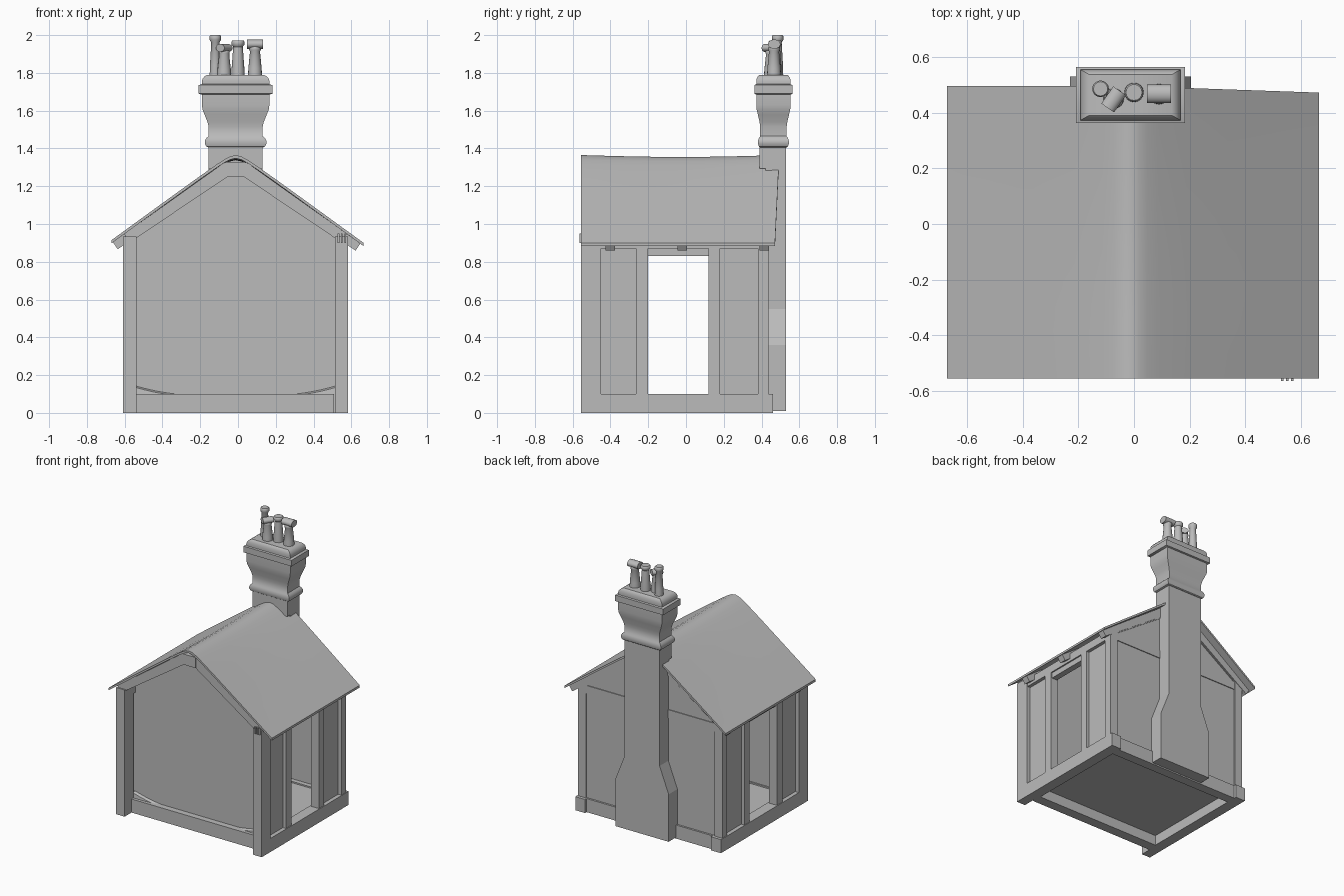
import bpy, bmesh, math
from mathutils import Matrix, Vector

cube = bpy.data.objects.get("Cube")
if cube:
    bpy.data.objects.remove(cube)

grey = bpy.data.materials.new("plain grey")
grey.use_nodes = True
colour = (0.5, 0.5, 0.5, 1)
grey.diffuse_color = colour
grey.node_tree.nodes["Principled BSDF"].inputs["Base Color"].default_value = colour

CX = -0.0125          # centre line of the building
HALF = 0.595          # half width over the posts
FRONT, BACK = -0.555, 0.46
SIDES = ((-1, "right"), (1, "left"))


def finish(name, bm, smooth=None):
    bmesh.ops.recalc_face_normals(bm, faces=bm.faces)
    mesh = bpy.data.meshes.new(name)
    bm.to_mesh(mesh)
    bm.free()
    mesh.materials.append(grey)
    ob = bpy.data.objects.new(name, mesh)
    bpy.context.collection.objects.link(ob)
    if smooth:
        bpy.ops.object.select_all(action="DESELECT")
        ob.select_set(True)
        bpy.context.view_layer.objects.active = ob
        bpy.ops.object.shade_smooth_by_angle(angle=math.radians(smooth))


def loft(name, rings, smooth=None):
    """Skin closed rings of equal length and cap both ends."""
    bm = bmesh.new()
    rows = [[bm.verts.new(p) for p in ring] for ring in rings]
    n = len(rows[0])
    for a, b in zip(rows, rows[1:]):
        for i in range(n):
            j = (i + 1) % n
            bm.faces.new((a[i], a[j], b[j], b[i]))
    bm.faces.new(rows[0][::-1])
    bm.faces.new(rows[-1])
    finish(name, bm, smooth)


def prism(name, outline, y0, y1):
    """Extrude an x-z outline, given about the centre line, along y."""
    loft(name, [[(CX + x, y, z) for x, z in outline] for y in (y0, y1)])


def box(name, x0, x1, y0, y1, z0, z1):
    prism(name, [(x0, z0), (x1, z0), (x1, z1), (x0, z1)], y0, y1)


def rect(hx, hy, z, cy):
    return [(CX + a * hx, cy + b * hy, z) for a, b in ((-1, -1), (1, -1), (1, 1), (-1, 1))]


def side_box(name, s, inner, outer, y0, y1, z0, z1):
    box(name, min(s * inner, s * outer), max(s * inner, s * outer), y0, y1, z0, z1)


# Roof line: rounded ridge, straight slopes
def roof_z(x):
    return 1.394 - 0.728 * math.sqrt(x * x + 0.0016)


# Sagging roof slab with a skewed back edge on the left slope
xs = [-0.658, -0.5, -0.35, -0.2, -0.1, -0.06, -0.03, 0,
      0.03, 0.06, 0.1, 0.2, 0.35, 0.5, 0.677]
ROWS = 12
rings = []
for i in range(ROWS + 1):
    t = i / ROWS
    top = []
    for x in xs:
        end = 0.495 - 0.035 * max(x, 0)
        sag = 0.01 * math.sin(math.pi * t) * max(0, 1 - abs(x) / 0.65)
        top.append(Vector((CX + x, FRONT + (end - FRONT) * t, roof_z(x) - sag)))
    under = [p - Vector((0, 0, 0.017)) for p in reversed(top)]
    rings.append(top + under)
loft("roof", rings, 35)


def rafter(name, s, x_end, gap, depth, y0, y1):
    """Timber following the roof slope, a gap below its surface."""
    inner, outer = roof_z(0.06) - gap, roof_z(x_end) - gap
    prism(name, [(s * 0.02, inner), (s * 0.06, inner), (s * x_end, outer),
                 (s * (x_end - depth * 0.5), outer - depth * 0.75),
                 (s * 0.02, inner - depth)], y0, y1)


# Gable walls, front and back
gable = [(-0.56, 0.03), (0.56, 0.03), (0.56, 0.945), (0.05, 1.315),
         (-0.05, 1.315), (-0.56, 0.945)]
prism("front_wall", gable, -0.43, -0.41)
prism("back_wall", gable, 0.405, 0.428)

# Floor and sills
box("floor", -0.57, 0.57, -0.45, 0.41, 0.075, 0.09)
box("front_sill", -0.53, 0.52, -0.475, -0.4, 0, 0.1)
box("back_sill", -0.54, 0.54, 0.37, 0.442, 0, 0.1)

for s, side in SIDES:
    side_box(side + "_sill", s, 0.515, HALF, -0.46, BACK, 0, 0.1)
    # Timber posts along the side wall
    side_box(side + "_front_post", s, 0.525, HALF, FRONT, -0.45, 0, 0.935)
    for label, y0, y1 in (("front_door", -0.265, -0.2), ("back_door", 0.12, 0.18),
                          ("back", 0.38, 0.437)):
        side_box(f"{side}_{label}_post", s, 0.525, 0.59, y0, y1, 0.1, 0.93)
    # Recessed panels either side of the doorway
    side_box(side + "_front_panel", s, 0.54, 0.565, -0.46, -0.24, 0.09, 0.9)
    side_box(side + "_back_panel", s, 0.54, 0.565, 0.16, 0.4, 0.09, 0.9)
    # Beam along the wall top, and door lintel
    side_box(side + "_wall_plate", s, 0.525, 0.59, -0.47, 0.43, 0.87, 0.93)
    side_box(side + "_door_lintel", s, 0.535, 0.58, -0.2, 0.12, 0.83, 0.87)
    # Timbers under the roof
    rafter(side + "_front_gable_rafter", s, 0.59, 0.016, 0.06, -0.545, -0.42)
    rafter(side + "_back_gable_rafter", s, 0.56, 0.016, 0.06, 0.41, 0.435)
    for i, y in enumerate((-0.4, -0.02, 0.415)):
        rafter(f"{side}_rafter_{i + 1}", s, 0.655 + 0.005 * s, 0.016, 0.05,
               y - 0.025, y + 0.025)
    # Tie beam across the back wall, either side of the chimney
    side_box(side + "_tie_beam", s, 0.1, 0.54, 0.41, 0.434, 0.87, 0.93)

# Ridge beam end, seen under the front of the roof
box("ridge_beam", -0.05, 0.05, -0.552, 0.4, 1.25, 1.328)

# Small pegs on the front left post
for i in range(3):
    x = 0.54 + 0.018 * i
    box(f"peg_{i + 1}", x, x + 0.009, -0.563, -0.55, 0.9, 0.95)

# Thin curled drifts along the foot of the front wall
for s, side in SIDES:
    rings = []
    for i in range(9):
        t = i / 8
        x = CX + s * (0.19 + 0.34 * t)
        crest = 0.095 + 0.05 * t * t
        rings.append([(x, -0.425, 0.08), (x, -0.455, 0.08),
                      (x, -0.45, crest - 0.01), (x, -0.425, crest)])
    loft(side + "_floor_drift", rings, 40)

# Chimney breast with sloping shoulders
breast = [(0.217, 0.01), (0.217, 0.36), (0.143, 0.55), (0.143, 1.42)]
prism("chimney_breast", breast + [(-x, z) for x, z in reversed(breast)], 0.42, 0.53)
box("chimney_shaft", -0.143, 0.143, 0.39, 0.53, 1.295, 1.43)

# Moulded chimney stack: outset from the shaft, height
stack = [(0, 1.405), (0.012, 1.41), (0.02, 1.425), (0.02, 1.44), (0.012, 1.455),
         (0, 1.465), (0, 1.515), (0.006, 1.54), (0.022, 1.58), (0.032, 1.605),
         (0.036, 1.63), (0.036, 1.685), (0.053, 1.69), (0.053, 1.735),
         (0.036, 1.74), (0.036, 1.755), (0.032, 1.77), (0.02, 1.783), (0.005, 1.79)]
loft("chimney_stack", [rect(0.143 + d, 0.07 + d * 0.58, z, 0.463) for d, z in stack], 35)


def pot(name, x, y, r, top, rim, sides=16):
    """Tapered chimney pot with a collar."""
    h = top - 1.785
    profile = [(r, 1.785), (r * 0.95, 1.785 + h * 0.25), (r * 0.72, 1.785 + h * 0.82),
               (rim, 1.785 + h * 0.88), (rim, top - 0.006), (rim * 0.85, top)]
    angles = [2 * math.pi * k / sides for k in range(sides)]
    loft(name, [[(x + q * math.cos(a), y + q * math.sin(a), z) for a in angles]
                for q, z in profile], 40)


def cowl(name, x, y, z, r, length, turn):
    """Flattened horizontal barrel on top of a pot."""
    bm = bmesh.new()
    m = (Matrix.Translation(Vector((x, y, z))) @ Matrix.Rotation(turn, 4, "Z")
         @ Matrix.Diagonal((1, 1, 0.75, 1)) @ Matrix.Rotation(math.pi / 2, 4, "Y"))
    bmesh.ops.create_cone(bm, cap_ends=True, segments=16, radius1=r, radius2=r,
                          depth=length, matrix=m)
    finish(name, bm, 40)


# Chimney pots
pot("chimney_pot_1", -0.12, 0.485, 0.03, 2.0, 0.03)
pot("chimney_pot_2", -0.073, 0.45, 0.037, 1.92, 0.028)
pot("chimney_pot_3", 0, 0.472, 0.035, 1.972, 0.034)
pot("chimney_pot_4", 0.09, 0.466, 0.037, 1.94, 0.031)
cowl("pot_2_cowl", -0.073, 0.447, 1.932, 0.028, 0.075, math.radians(55))
cowl("pot_4_cowl", 0.09, 0.467, 1.952, 0.033, 0.085, 0)
